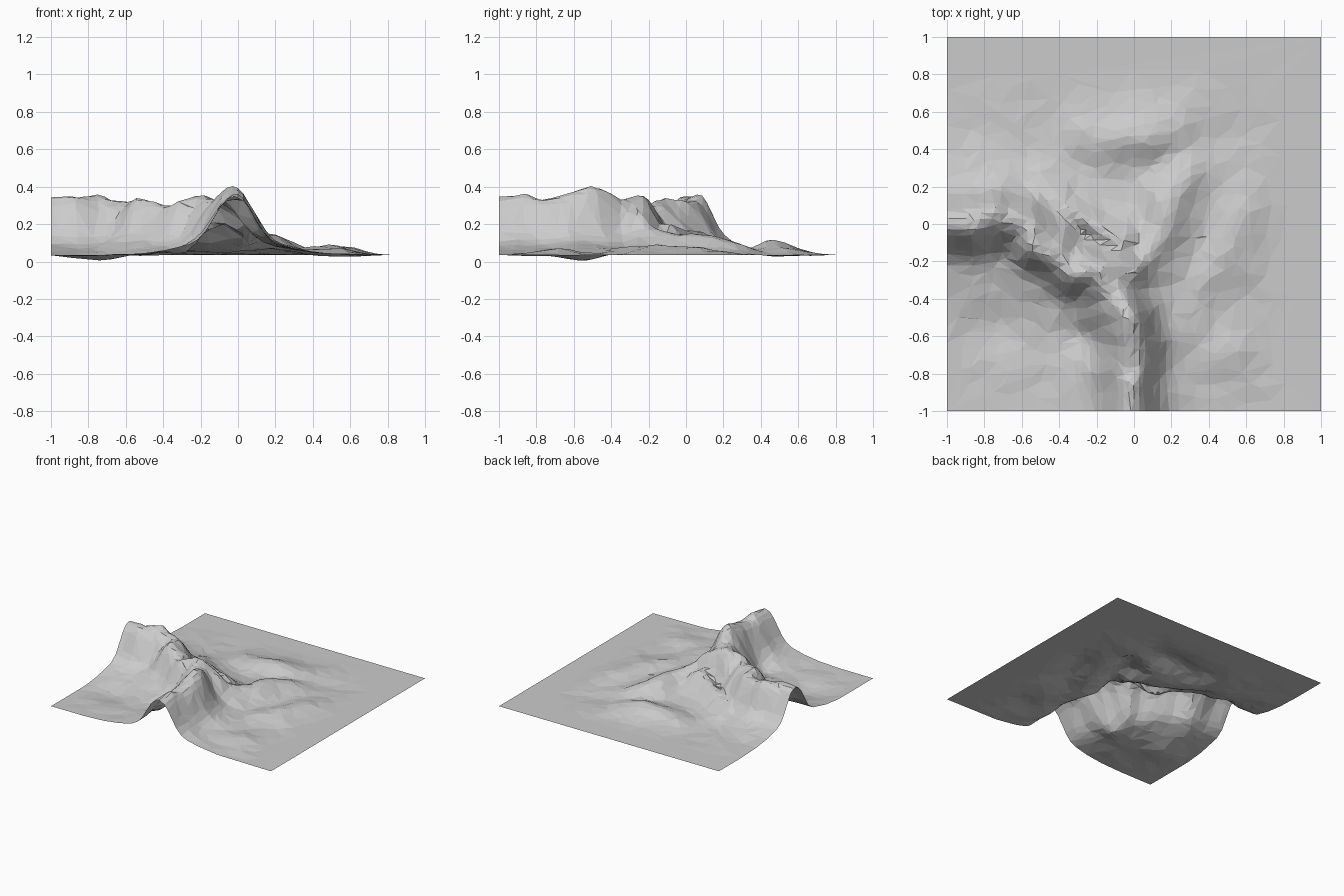
import bpy, bmesh
from math import exp
from mathutils import Vector, noise

if "Cube" in bpy.data.objects:
    bpy.data.objects.remove(bpy.data.objects["Cube"])

BASE = 0.034

# Crest lines as (x, y, crest height)
MAIN_RIDGE = [(-1.2, .01, .345), (-.85, .01, .345), (-.74, .03, .355), (-.61, .0, .32),
              (-.54, -.08, .34), (-.45, -.14, .32), (-.37, -.2, .285), (-.29, -.24, .335),
              (-.2, -.27, .345), (-.11, -.37, .345), (-.04, -.5, .395), (-.02, -.65, .365),
              (-.02, -.8, .345), (-.02, -1, .345), (-.02, -1.2, .345)]
KNOLL = [(-.24, -.22, .31), (-.12, -.22, .3), (-.02, -.26, .26)]
RIM_SPUR = [(-.5, .22, .1), (-.38, .06, .15), (-.22, .0, .17), (-.06, -.1, .19)]
EAST_SPUR = [(.05, -.2, .17), (.15, -.02, .14), (.18, .12, .14), (.28, .24, .1)]
LOW_SPURS = [[(-.25, .48, .075), (-.1, .45, .105), (.08, .48, .115), (.22, .52, .08)],
             [(.36, -.3, .075), (.5, -.15, .085), (.56, .05, .08)],
             [(.3, -.75, .06), (.52, -.68, .07)]]

# Hollows as (x, y, depth, radius)
HOLLOWS = [(-.75, -.55, .03, .17), (-.28, -.6, .05, .09), (-.27, -.09, .03, .07),
           (.45, .4, .012, .15), (-.5, .45, .01, .14)]


def crest(path, p):
    """Distance to the crest line and crest height at the nearest point."""
    best = (9, 0)
    for a, b in zip(path, path[1:]):
        va, vb = Vector(a[:2]), Vector(b[:2])
        e = vb - va
        t = max(0, min(1, (p - va).dot(e) / e.length_squared))
        best = min(best, ((p - va - e * t).length, a[2] + (b[2] - a[2]) * t))
    return best


def ridge(path, p, narrow, wide, share, power=2):
    d, h = crest(path, p)
    return (h - BASE) * (share * exp(-(d / narrow) ** power) + (1 - share) * exp(-(d / wide) ** 2))


def fade(v, start, end):
    t = max(0, min(1, (end - v) / (end - start)))
    return t * t * (3 - 2 * t)


def height(x, y):
    p = Vector((x, y))
    inner = fade(abs(x), .8, 1) * fade(abs(y), .8, 1)
    # Slightly bent sampling position gives craggy gullies
    q = p + noise.noise_vector(Vector((x * 5, y * 5, 2.7))).to_2d() * .03 * inner
    parts = [ridge(MAIN_RIDGE, q, .135, .33, .71, 2.4),
             ridge(KNOLL, q, .09, .2, .6),
             ridge(RIM_SPUR, q, .09, .22, .5),
             ridge(EAST_SPUR, q, .1, .24, .5)]
    parts += [ridge(s, q, .1, .22, .5) for s in LOW_SPURS]
    # Soft maximum blends the spurs into the main ridge
    h = sum(v ** 6 for v in parts) ** (1 / 6)
    for cx, cy, depth, r in HOLLOWS:
        h -= depth * exp(-((x - cx) ** 2 + (y - cy) ** 2) / r ** 2)
    rough = noise.fractal(Vector((x * 5, y * 5, 1.3)), .8, 2, 3)
    h += rough * (.008 + .06 * max(h, 0)) * fade(max(-x, -y), .85, 1)
    # Level border along the right and back edges
    h *= fade(x, .62, .86) * fade(y, .62, .86)
    return max(.002, BASE + h)


# Mountain terrain tile: displaced grid reduced to irregular flat facets
bm = bmesh.new()
bmesh.ops.create_grid(bm, x_segments=70, y_segments=70, size=1)
for v in bm.verts:
    v.co.z = height(v.co.x, v.co.y)
bmesh.ops.triangulate(bm, faces=bm.faces[:])
mesh = bpy.data.meshes.new("mountain_terrain")
bm.to_mesh(mesh)
bm.free()
terrain = bpy.data.objects.new("mountain_terrain", mesh)
bpy.context.collection.objects.link(terrain)
dec = terrain.modifiers.new("facets", 'DECIMATE')
dec.ratio = 0.14
